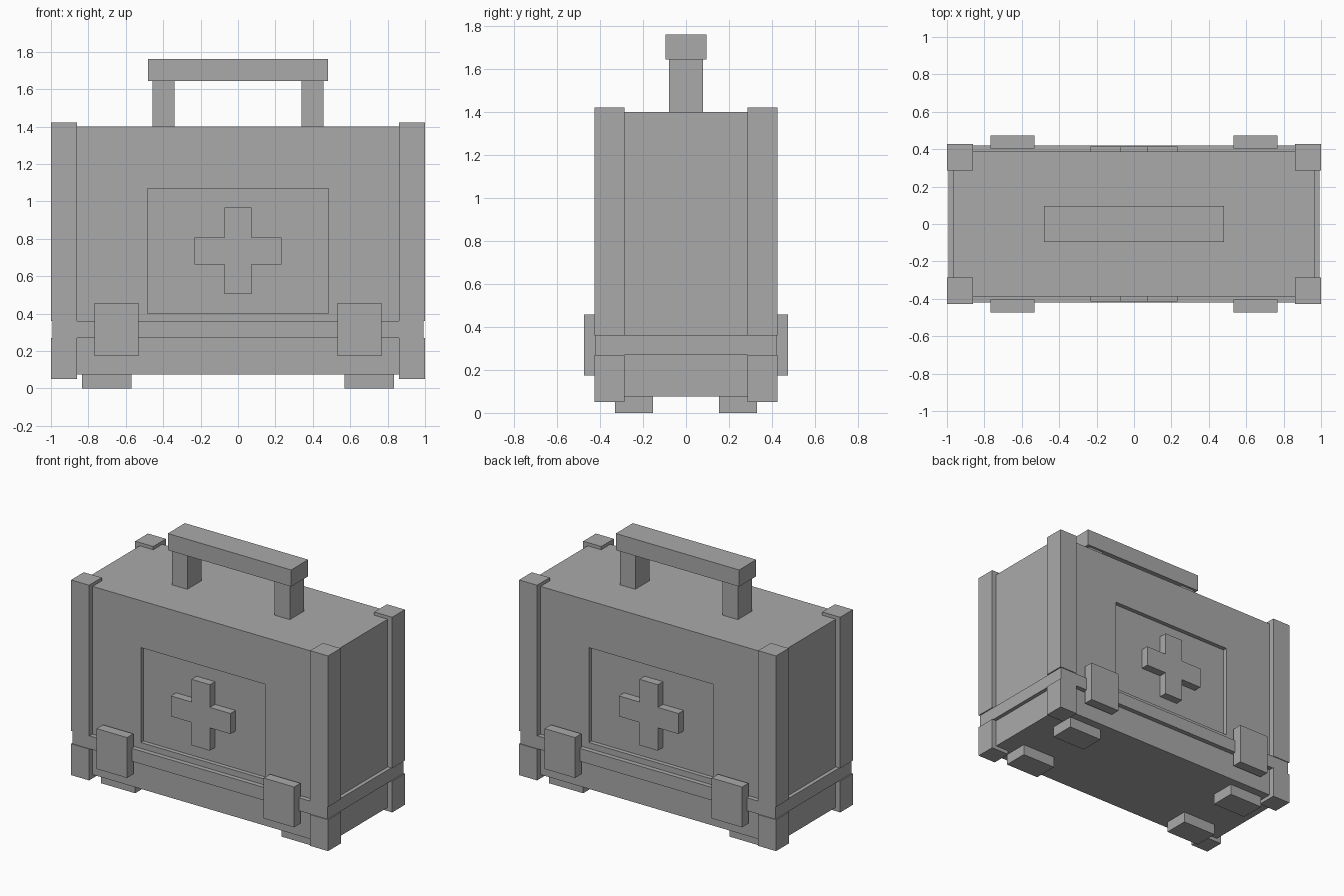
import bpy, bmesh
from mathutils import Vector

if "Cube" in bpy.data.objects:
    bpy.data.objects.remove(bpy.data.objects["Cube"])

grey = bpy.data.materials.new("case grey")
grey.diffuse_color = (0.4, 0.4, 0.4, 1)
grey.use_nodes = True
grey.node_tree.nodes["Principled BSDF"].inputs["Base Color"].default_value = grey.diffuse_color


def finish(name, bm):
    bmesh.ops.recalc_face_normals(bm, faces=bm.faces)
    mesh = bpy.data.meshes.new(name)
    bm.to_mesh(mesh)
    bm.free()
    mesh.materials.append(grey)
    obj = bpy.data.objects.new(name, mesh)
    bpy.context.collection.objects.link(obj)
    return obj


def box_mesh(lo, hi):
    lo, hi = Vector(lo), Vector(hi)
    bm = bmesh.new()
    bmesh.ops.create_cube(bm, size=1)
    for v in bm.verts:
        v.co = Vector((lo[i] + (v.co[i] + 0.5) * (hi[i] - lo[i]) for i in range(3)))
    return bm


def box(name, lo, hi, mirror_x=False, mirror_y=False):
    obj = finish(name, box_mesh(lo, hi))
    if mirror_x or mirror_y:
        m = obj.modifiers.new("Mirror", 'MIRROR')
        m.use_axis = (mirror_x, mirror_y, False)
        m.use_clip = False
        m.use_mirror_merge = False
    return obj


# Case body with a recessed panel on the front and back
bm = box_mesh((-0.965, -0.388, 0.076), (0.965, 0.388, 1.4))
for co, no in (((-0.484, 0, 0), (1, 0, 0)), ((0.484, 0, 0), (1, 0, 0)),
               ((0, 0, 0.402), (0, 0, 1)), ((0, 0, 1.07), (0, 0, 1))):
    bmesh.ops.bisect_plane(bm, geom=bm.verts[:] + bm.edges[:] + bm.faces[:],
                           plane_co=co, plane_no=no)
bmesh.ops.recalc_face_normals(bm, faces=bm.faces)
panels = []
for f in bm.faces:
    c = f.calc_center_median()
    if abs(f.normal.y) > 0.9 and abs(c.x) < 0.48 and 0.41 < c.z < 1.06:
        panels.append(f)
for f in panels:
    inward = f.normal * -0.03
    new = bmesh.ops.extrude_face_region(bm, geom=[f])["geom"]
    bmesh.ops.translate(bm, vec=inward, verts=[g for g in new if isinstance(g, bmesh.types.BMVert)])
bmesh.ops.delete(bm, geom=[f for f in panels if f.is_valid], context='FACES_ONLY')
finish("case_body", bm)

# Band around the case where the lid closes
box("closing_band", (-0.992, -0.421, 0.27), (0.992, 0.421, 0.361))

# Corner guards, split by the band
box("upper_corner_guard", (0.86, 0.286, 0.361), (1.0, 0.427, 1.423), True, True)
box("lower_corner_guard", (0.86, 0.286, 0.05), (1.0, 0.427, 0.27), True, True)

# Latches and feet
box("latch", (0.532, 0.404, 0.173), (0.768, 0.474, 0.457), True, True)
box("foot", (0.57, 0.154, 0.0), (0.834, 0.33, 0.078), True, True)

# Raised cross on each panel
a, b, zc = 0.072, 0.232, 0.736
outline = [(a, b), (a, a), (b, a), (b, -a), (a, -a), (a, -b),
           (-a, -b), (-a, -a), (-b, -a), (-b, a), (-a, a), (-a, b)]
for name, side in (("front_cross", -1), ("back_cross", 1)):
    bm = bmesh.new()
    face = bm.faces.new([bm.verts.new((x, side * 0.35, zc + z)) for x, z in outline])
    new = bmesh.ops.extrude_face_region(bm, geom=[face])["geom"]
    bmesh.ops.translate(bm, vec=(0, side * 0.065, 0),
                        verts=[g for g in new if isinstance(g, bmesh.types.BMVert)])
    finish(name, bm)

# Carrying handle
box("handle_post", (0.34, -0.078, 1.39), (0.458, 0.078, 1.65), True)
box("handle_grip", (-0.48, -0.095, 1.645), (0.48, 0.095, 1.762))
